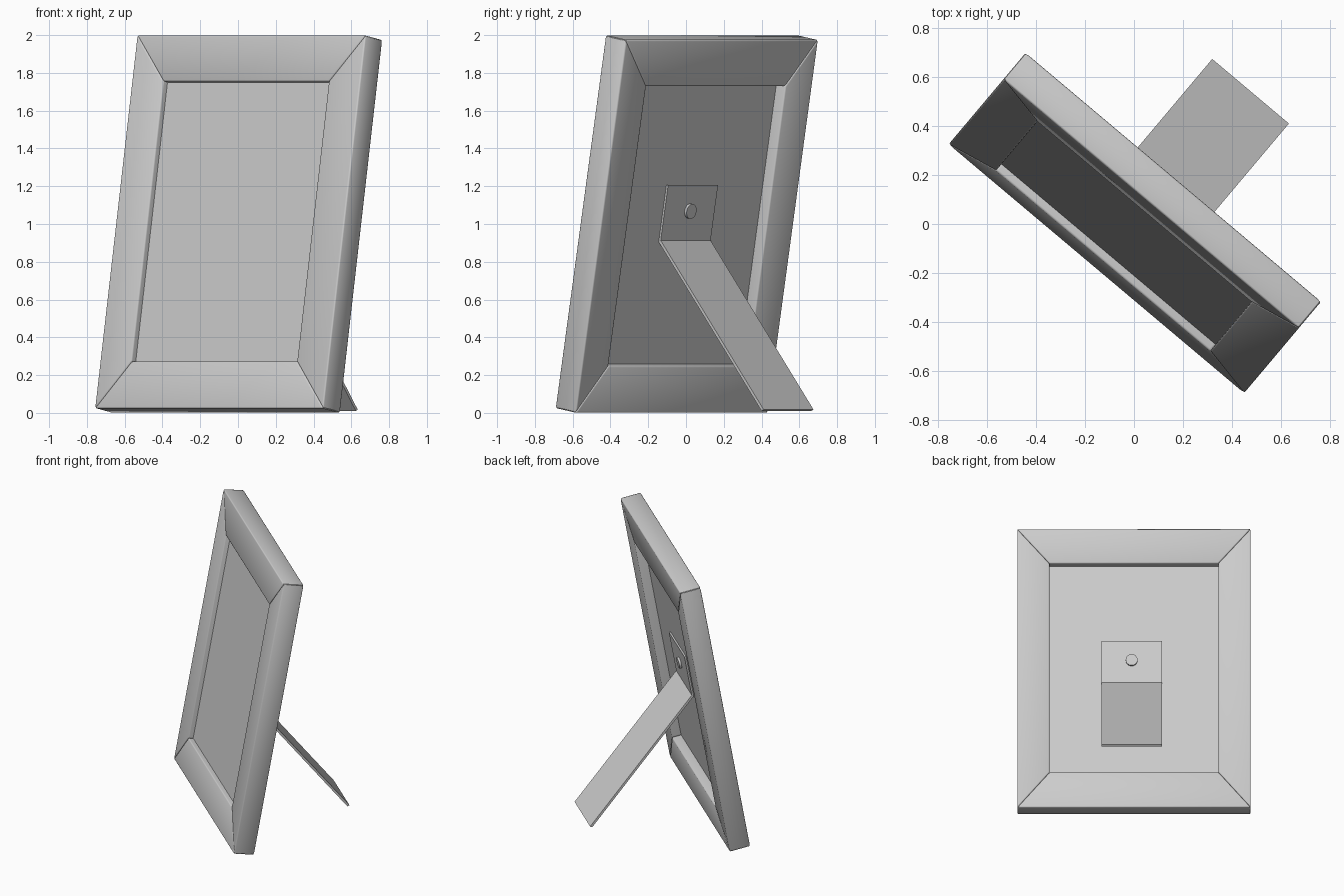
import bpy, bmesh
from math import radians
from mathutils import Matrix

if "Cube" in bpy.data.objects:
    bpy.data.objects.remove(bpy.data.objects["Cube"])

# Local frame space: x across, y depth (front = 0), z up the frame
PLACE = (Matrix.Rotation(radians(-40.1), 4, 'Z') @ Matrix.Translation((0, -0.24, 0.025))
         @ Matrix.Rotation(radians(-10), 4, 'X'))
HALF_W, HEIGHT, DEPTH = 0.79, 2.005, 0.145
IN_W, IN_LOW, IN_HIGH = 0.572, 0.252, 1.757


def finish(name, bm, bevel=0, smooth=False):
    bmesh.ops.recalc_face_normals(bm, faces=bm.faces)
    mesh = bpy.data.meshes.new(name)
    bm.to_mesh(mesh)
    bm.free()
    ob = bpy.data.objects.new(name, mesh)
    bpy.context.collection.objects.link(ob)
    ob.matrix_world = PLACE
    if bevel:
        mod = ob.modifiers.new("bevel", 'BEVEL')
        mod.width, mod.segments = bevel, 2
        mod.limit_method, mod.angle_limit = 'ANGLE', radians(30)
    if smooth:
        for p in mesh.polygons:
            p.use_smooth = True
    return ob


def prism(name, outline, offset, bevel=0, smooth=False):
    """Extrude a planar outline along an offset vector."""
    bm = bmesh.new()
    face = bm.faces.new([bm.verts.new(p) for p in outline])
    ext = bmesh.ops.extrude_face_region(bm, geom=[face])
    bmesh.ops.translate(bm, vec=offset,
                        verts=[g for g in ext["geom"] if isinstance(g, bmesh.types.BMVert)])
    return finish(name, bm, bevel, smooth)


# Four mitred frame bars
outer = [(-HALF_W, 0), (HALF_W, 0), (HALF_W, HEIGHT), (-HALF_W, HEIGHT)]
inner = [(-IN_W, IN_LOW), (IN_W, IN_LOW), (IN_W, IN_HIGH), (-IN_W, IN_HIGH)]
for i, side in enumerate(("bottom", "right", "top", "left")):
    j = (i + 1) % 4
    pts = [(x, 0, z) for x, z in (outer[i], outer[j], inner[j], inner[i])]
    prism("frame_bar_" + side, pts, (0, DEPTH, 0), 0.008, True)

# Picture panel, recessed on both sides
e = 0.01
prism("picture_panel", [(-IN_W - e, 0.035, IN_LOW - e), (IN_W + e, 0.035, IN_LOW - e),
                        (IN_W + e, 0.035, IN_HIGH + e), (-IN_W - e, 0.035, IN_HIGH + e)],
      (0, 0.045, 0))

# Easel leg: mounting plate bent into the strut, one strip
profile = [(0.078, 1.215), (0.092, 1.215), (0.092, 0.918), (0.949, 0.160),
           (0.936, 0.150), (0.078, 0.909)]
prism("easel_leg", [(-0.19, y, z) for y, z in profile], (0.41, 0, 0))

# Rivet holding the plate
bm = bmesh.new()
bmesh.ops.create_cone(bm, cap_ends=True, segments=32, radius1=0.04, radius2=0.04, depth=0.03,
                      matrix=Matrix.Translation((0.016, 0.092, 1.076)) @ Matrix.Rotation(radians(90), 4, 'X'))
rivet = finish("rivet", bm)
bpy.context.view_layer.objects.active = rivet
rivet.select_set(True)
bpy.ops.object.shade_smooth_by_angle()
